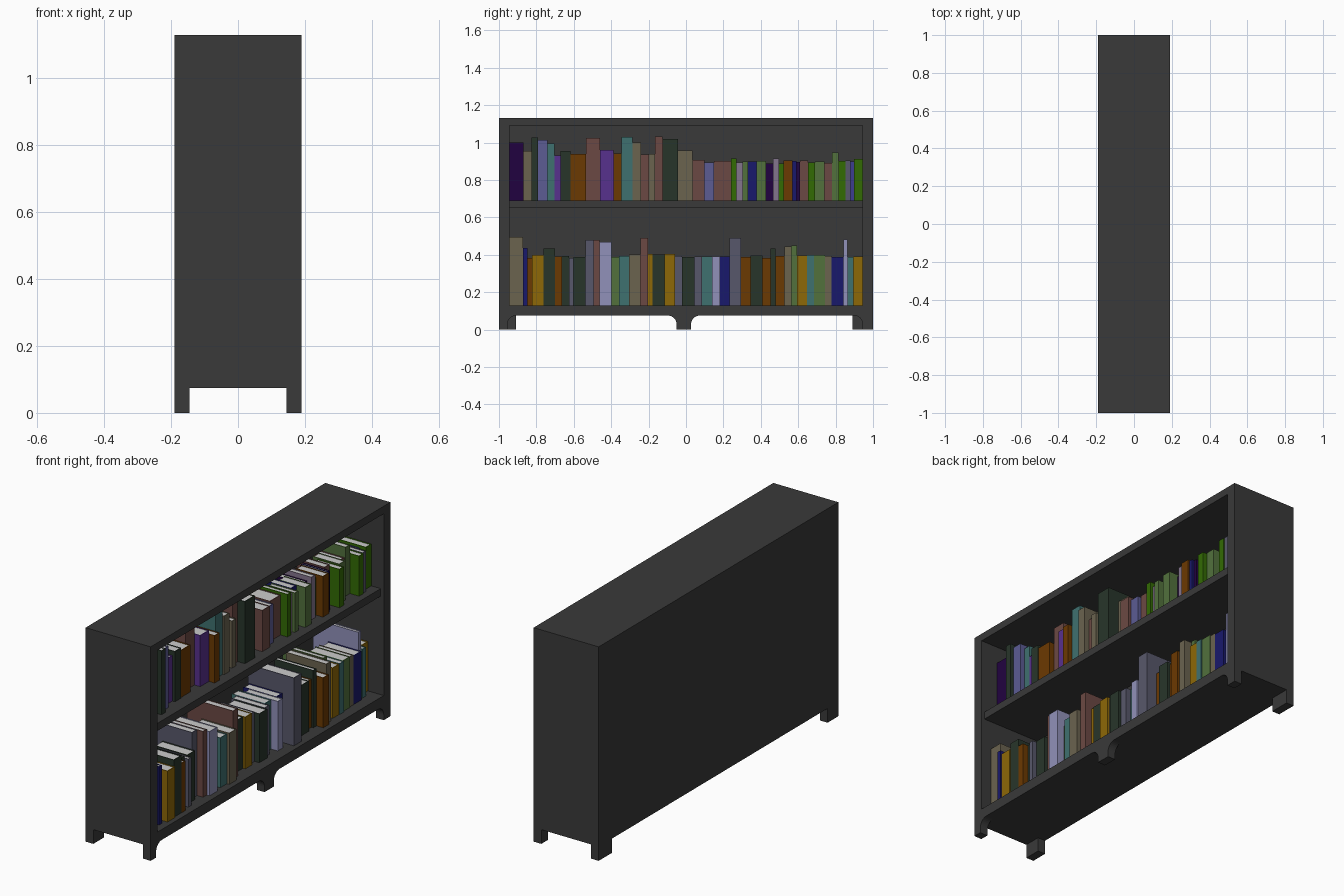
import bpy, bmesh, math, random
from mathutils import Vector

if "Cube" in bpy.data.objects:
    bpy.data.objects.remove(bpy.data.objects["Cube"])

random.seed(4)
COLOURS = {
    "wood": "3c3c3c", "page": "e8e8e8", "plum": "260a42", "brown": "6b4a45",
    "orange": "6b3c08", "beige": "6a6350", "pine": "2c382e", "teal": "41706f",
    "slate": "5c5c92", "purple": "58348c", "mauve": "83748c", "indigo": "40408e",
    "green": "366a0c", "navy": "1f1f6c", "moss": "53703f", "grey": "58586a",
    "lavender": "9090b8", "gold": "8c6810",
}
MATS = {}


def mat(key):
    if key not in MATS:
        h = COLOURS[key]
        rgb = [(int(h[i:i + 2], 16) / 255) ** 2.2 for i in (0, 2, 4)]
        MATS[key] = bpy.data.materials.new(key)
        MATS[key].diffuse_color = (*rgb, 1)
    return MATS[key]


def finish(bm, name, *keys):
    bmesh.ops.recalc_face_normals(bm, faces=bm.faces)
    me = bpy.data.meshes.new(name)
    bm.to_mesh(me)
    bm.free()
    for k in keys:
        me.materials.append(mat(k))
    ob = bpy.data.objects.new(name, me)
    bpy.context.collection.objects.link(ob)
    return ob


def add_box(bm, x, y, z):
    for v in bmesh.ops.create_cube(bm, size=1)["verts"]:
        v.co = Vector([(a + b) / 2 + c * (b - a) for c, (a, b) in zip(v.co, (x, y, z))])


def box(name, x, y, z):
    bm = bmesh.new()
    add_box(bm, x, y, z)
    return finish(bm, name, "wood")


def add_prism(bm, pts, vec):
    face = bm.faces.new([bm.verts.new(p) for p in pts])
    ext = bmesh.ops.extrude_face_region(bm, geom=[face])["geom"]
    bmesh.ops.translate(bm, vec=vec, verts=[g for g in ext if isinstance(g, bmesh.types.BMVert)])


# Carcass: one block hollowed out from the open side
bm = bmesh.new()
add_box(bm, (-.19, .19), (-1, 1), (.075, 1.13))
bm.normal_update()
front = max(bm.faces, key=lambda f: f.calc_center_median().x)
bmesh.ops.inset_individual(bm, faces=[front], thickness=.03)
for v in front.verts:
    v.co = (.19, math.copysign(.945, v.co.y), 1.09 if v.co.z > .6 else .13)
inner = bmesh.ops.extrude_discrete_faces(bm, faces=[front])["faces"][0]
for v in inner.verts:
    v.co.x = -.17
finish(bm, "carcass", "wood")

# Middle shelf, slightly recessed
box("middle_shelf", (-.17, .172), (-.945, .945), (.65, .69))

# Back feet
box("back_foot_left", (-.19, -.145), (-1, -.91), (0, .075))
box("back_foot_right", (-.19, -.145), (.89, 1), (0, .075))


# Front feet with rounded brackets
def front_foot(name, y0, y1, flare_left, flare_right, r=.047, top=.075):
    def edge(y, s, flare):
        if not flare:
            return [(.145, y, top)]
        angles = [i * math.pi / 16 for i in range(9)]
        return [(.145, y + s * r * (1 - math.cos(a)), top - r + r * math.sin(a)) for a in angles]
    bm = bmesh.new()
    add_prism(bm, [(.145, y0, 0), (.145, y1, 0)] + edge(y1, 1, flare_right)
              + edge(y0, -1, flare_left)[::-1], (.045, 0, 0))
    finish(bm, name, "wood")


front_foot("front_foot_left", -1, -.955, False, True)
front_foot("front_foot_middle", -.05, .027, True, True)
front_foot("front_foot_right", .945, 1, True, False)


# Book: U-shaped cover around a page block
def book(name, y0, y1, z, h, x, depth, key):
    t = min(.004, (y1 - y0) / 5)
    back = x - depth
    bm = bmesh.new()
    add_prism(bm, [(back, y0, z), (x, y0, z), (x, y1, z), (back, y1, z), (back, y1 - t, z),
                   (x - t, y1 - t, z), (x - t, y0 + t, z), (back, y0 + t, z)], (0, 0, h))
    cover = set(bm.faces)
    add_box(bm, (back + t, x - t), (y0 + t, y1 - t), (z, z + h - .003))
    for f in bm.faces:
        f.material_index = 0 if f in cover else 1
    finish(bm, name, key, "page")


# Fill a stretch of shelf with books of varied width, height and colour
def book_row(name, y0, y1, z, count, low, tall, tall_share, reach, keys):
    widths = [random.uniform(.5, 1.5) for _ in range(count)]
    unit = (y1 - y0) / sum(widths)
    y, last = y0, None
    for i, w in enumerate(widths):
        h = random.uniform(*(tall if random.random() < tall_share else low))
        x = reach + random.uniform(-.035, .035)
        last = random.choice([k for k in keys if k != last])
        book(f"{name}_{i + 1}", y, y + w * unit, z, h, x, min(h * .75, x + .165), last)
        y += w * unit


# The big corner volumes of each shelf, then the rows beside them
book("upper_corner_book", -.945, -.87, .69, .31, .09, .22, "plum")
book_row("upper_left_book", -.87, .035, .69, 17, (.24, .27), (.29, .345), .4, .1,
         ["brown", "orange", "beige", "pine", "teal", "slate", "purple"])
book_row("upper_middle_book", .035, .24, .69, 3, (.2, .22), (.2, .22), 0, .105,
         ["brown", "slate"])
book_row("upper_right_book", .24, .945, .69, 20, (.195, .225), (.24, .26), .1, .11,
         ["mauve", "indigo", "brown", "green", "navy", "plum", "orange", "moss", "grey"])
book("lower_corner_book", -.945, -.872, .13, .365, .13, .26, "beige")
book_row("lower_book", -.872, .945, .13, 40, (.25, .275), (.3, .36), .2, .13,
         ["moss", "brown", "teal", "beige", "orange", "grey", "lavender", "navy", "pine",
          "navy", "pine", "gold"])

for m in bpy.data.materials:
    if m.users and not m.is_grease_pencil:
        m.use_nodes = True
        m.node_tree.nodes["Principled BSDF"].inputs["Base Color"].default_value = m.diffuse_color
